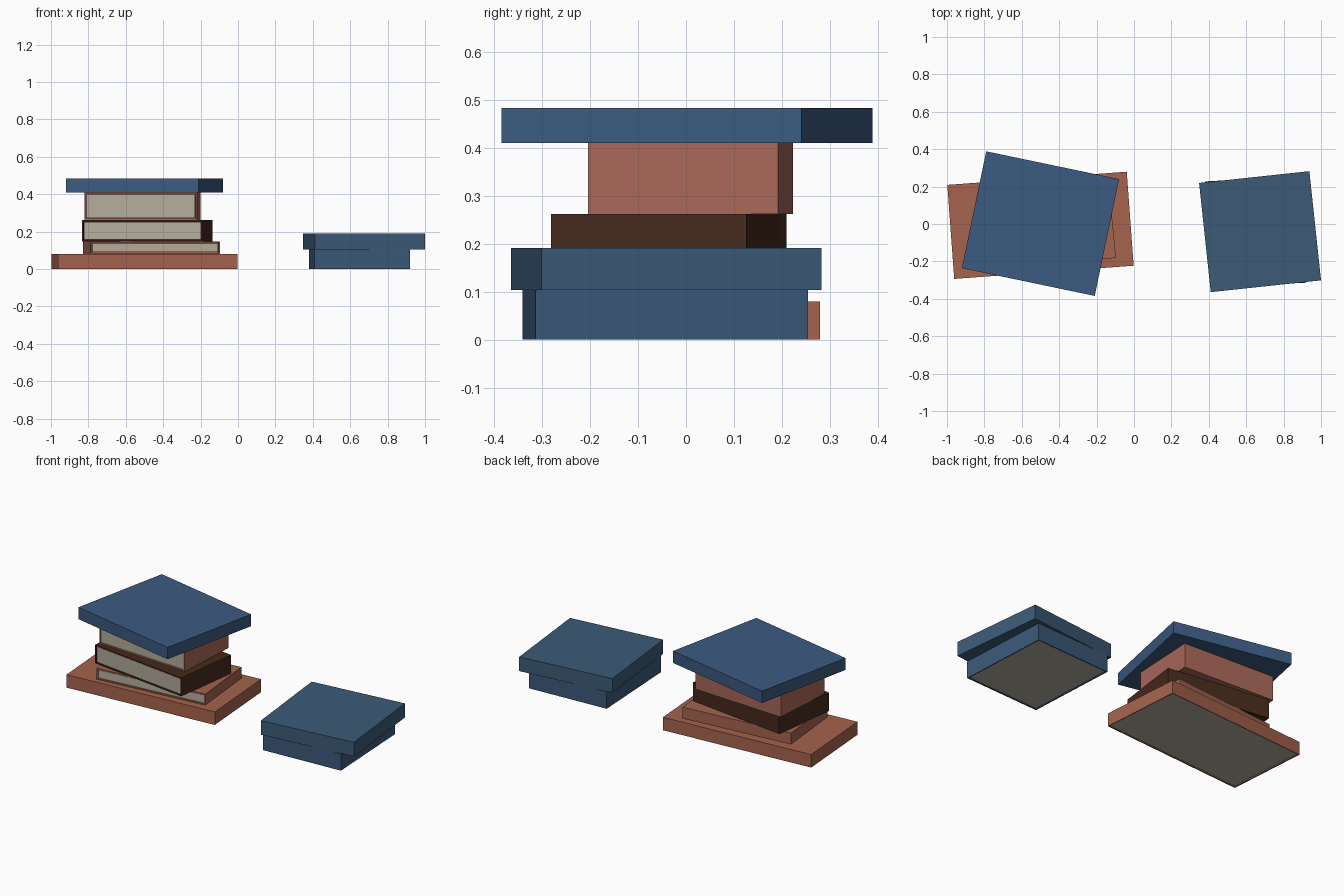
import bpy, bmesh
from math import radians
from mathutils import Vector

if "Cube" in bpy.data.objects:
    bpy.data.objects.remove(bpy.data.objects["Cube"])


def material(name, srgb):
    mat = bpy.data.materials.new(name)
    mat.diffuse_color = (*[(c / 255) ** 2.2 for c in srgb], 1)
    mat.use_nodes = True
    mat.node_tree.nodes["Principled BSDF"].inputs["Base Color"].default_value = mat.diffuse_color
    return mat


PAPER = material("paper", (178, 172, 155))
RIM, RECESS = 0.010, 0.003


def finish(bm, name, mat, centre, angle):
    mesh = bpy.data.meshes.new(name)
    bm.to_mesh(mesh)
    bm.free()
    obj = bpy.data.objects.new(name, mesh)
    obj.location = centre
    obj.rotation_euler.z = radians(angle)
    mesh.materials.append(mat)
    bpy.context.collection.objects.link(obj)


def box(size):
    bm = bmesh.new()
    bmesh.ops.create_cube(bm, size=1)
    bmesh.ops.scale(bm, vec=size, verts=bm.verts)
    bm.normal_update()
    return bm


def book(name, color, x, y, z0, z1, width, depth, angle, pages):
    """A cover box; 'pages' is the direction its paper edge faces (or None)."""
    size = Vector((width, depth, z1 - z0))
    centre = (x, y, (z0 + z1) / 2)
    bm = box(size)
    if pages:
        # Recess the open side of the cover
        d = Vector(pages)
        face = max(bm.faces, key=lambda f: f.normal.dot(d))
        bmesh.ops.inset_region(bm, faces=[face], thickness=RIM)
        top = bmesh.ops.extrude_discrete_faces(bm, faces=[face])["faces"][0]
        bmesh.ops.translate(bm, vec=-d * 0.03, verts=top.verts)
        # Paper block filling the recess
        block = Vector([0.03 if d[i] else size[i] - 2 * RIM for i in range(3)])
        paper = box(block)
        half = abs(size.dot(d)) / 2
        bmesh.ops.translate(paper, vec=d * (half - RECESS - 0.015), verts=paper.verts)
        finish(paper, name + "_pages", PAPER, centre, angle)
    finish(bm, name + "_cover", material(name, color), centre, angle)


FRONT, DOWN = (0, -1, 0), (0, 0, -1)

# Left stack, bottom to top
book("left_book_1", (163, 99, 79), -0.50, -0.007, 0.000, 0.080, 0.962, 0.504, 4.2, DOWN)
book("left_book_2", (163, 99, 79), -0.462, -0.010, 0.080, 0.148, 0.695, 0.410, 5.5, FRONT)
book("left_book_3", (72, 46, 34), -0.485, -0.036, 0.148, 0.262, 0.650, 0.411, -7.4, FRONT)
book("left_book_4", (168, 104, 90), -0.510, 0.009, 0.262, 0.410, 0.602, 0.397, -2.9, FRONT)
book("left_book_5", (62, 91, 128), -0.50, 0.002, 0.410, 0.483, 0.726, 0.638, -11.8, None)

# Right stack
book("right_book_1", (62, 89, 120), 0.650, -0.043, 0.000, 0.104, 0.511, 0.569, 3.0, DOWN)
book("right_book_2", (62, 91, 118), 0.674, -0.041, 0.104, 0.191, 0.593, 0.587, 6.1, None)
